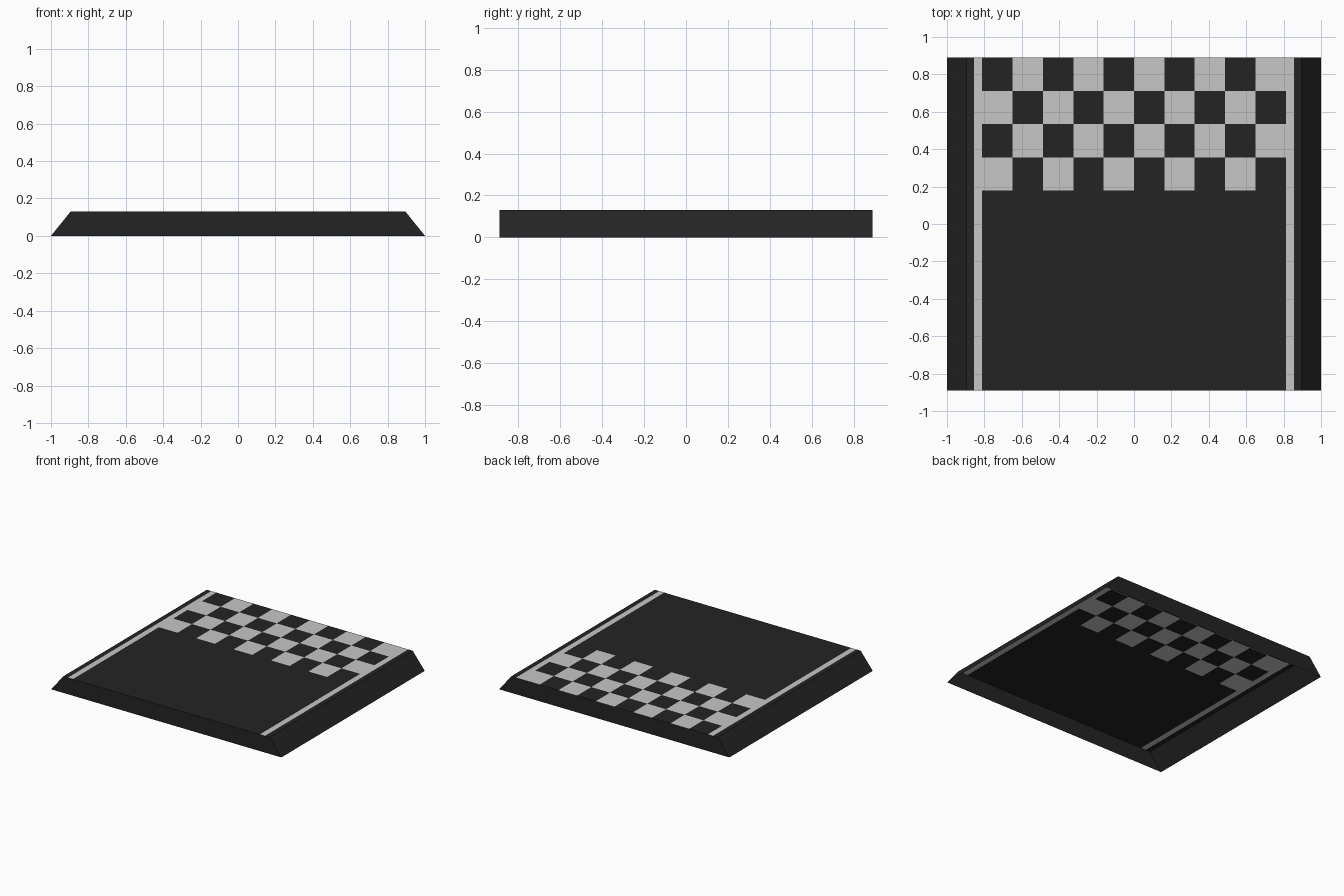
import bpy, bmesh

if "Cube" in bpy.data.objects:
    bpy.data.objects.remove(bpy.data.objects["Cube"])

W, D, H = 1.0, 0.89, 0.13      # half width, half depth, height
TOP = 0.895                    # half width of the flat top
LINE_OUT, LINE_IN = 0.856, 0.812
COLS, ROWS, ROW_H = 10, 4, 0.178


def material(name, v):
    m = bpy.data.materials.new(name)
    m.diffuse_color = (v, v, v, 1)
    m.use_nodes = True
    m.node_tree.nodes["Principled BSDF"].inputs["Base Color"].default_value = m.diffuse_color
    return m


asphalt = material("dark asphalt", 0.0175)
paint = material("pale paint", 0.57)

bm = bmesh.new()

# Cut lines of the road surface
cell = 2 * LINE_IN / COLS
xs = [-TOP, -LINE_OUT] + [-LINE_IN + i * cell for i in range(COLS + 1)] + [LINE_OUT, TOP]
ys = [-D] + [D - i * ROW_H for i in range(ROWS, -1, -1)]
grid = [[bm.verts.new((x, y, H)) for x in xs] for y in ys]

# Road surface: edge lines plus chequered finish band
for j in range(len(ys) - 1):
    for i in range(len(xs) - 1):
        f = bm.faces.new((grid[j][i], grid[j][i + 1], grid[j + 1][i + 1], grid[j + 1][i]))
        edge_line = i in (1, len(xs) - 3)
        col = i - 2
        check = j >= 1 and 0 <= col < COLS and (col + j) % 2 == 1
        f.material_index = int(edge_line or check)

# Sloped sides and upright ends, open underneath
base = {(sx, sy): bm.verts.new((sx * W, sy * D, 0)) for sx in (-1, 1) for sy in (-1, 1)}
left = [row[0] for row in grid]
right = [row[-1] for row in grid]
bm.faces.new([base[-1, -1]] + left + [base[-1, 1]])
bm.faces.new([base[1, 1]] + right[::-1] + [base[1, -1]])
bm.faces.new([base[-1, -1], base[1, -1]] + grid[0][::-1])
bm.faces.new([base[1, 1], base[-1, 1]] + grid[-1])

bm.normal_update()
bmesh.ops.recalc_face_normals(bm, faces=bm.faces[:])
if bm.faces[:][0].normal.z < 0:
    bmesh.ops.reverse_faces(bm, faces=bm.faces[:])

mesh = bpy.data.meshes.new("road_slab")
bm.to_mesh(mesh)
bm.free()
mesh.materials.append(asphalt)
mesh.materials.append(paint)
slab = bpy.data.objects.new("road_slab", mesh)
bpy.context.collection.objects.link(slab)
